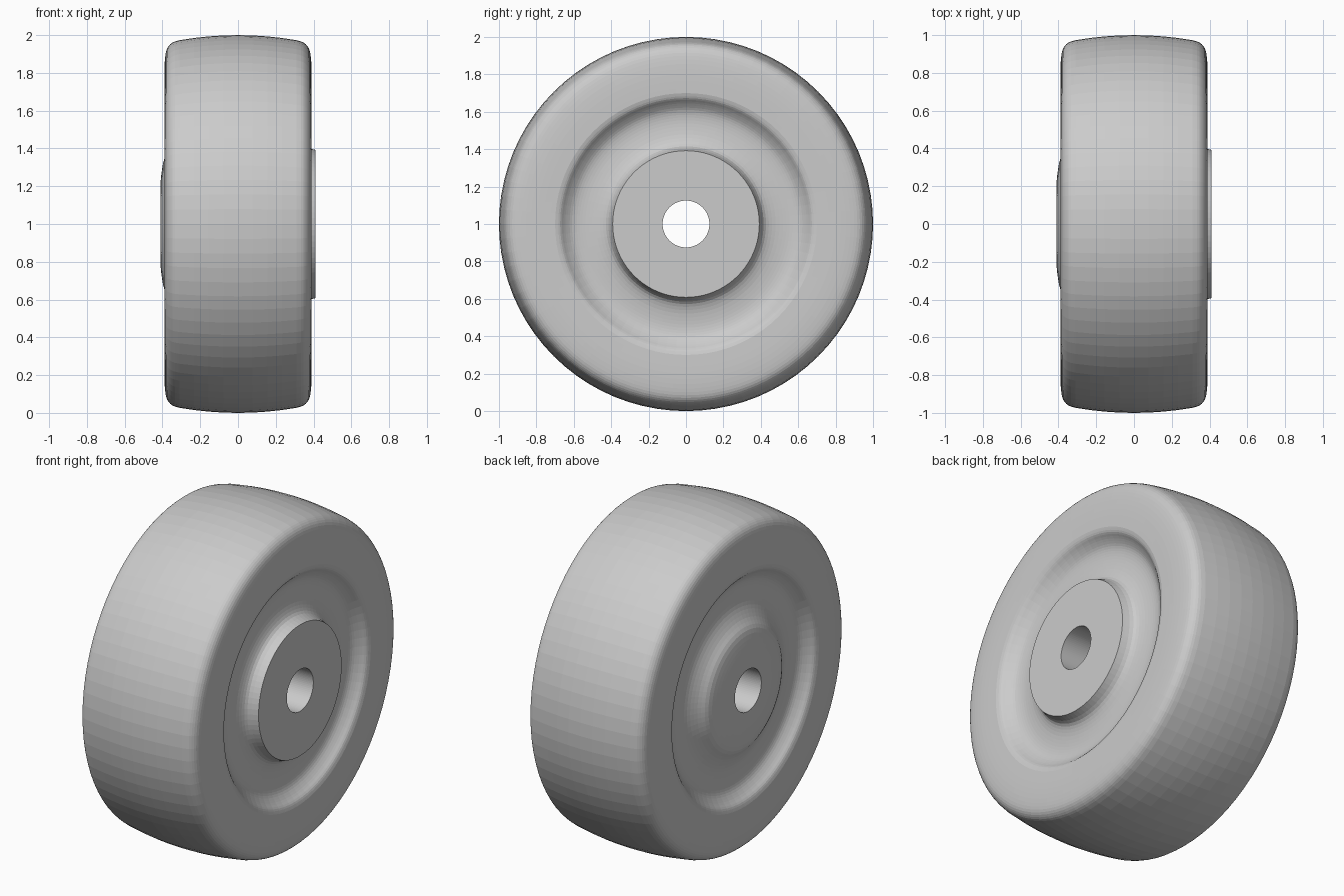
import bpy, bmesh, math

if "Cube" in bpy.data.objects:
    bpy.data.objects.remove(bpy.data.objects["Cube"])

SEGMENTS = 80
CENTRE_Z = 1.0


def smooth_run(points, steps=3):
    """Catmull-Rom curve through a run of (x, radius) points."""
    pts = [points[0]] + points + [points[-1]]
    out = []
    for p0, p1, p2, p3 in zip(pts, pts[1:], pts[2:], pts[3:]):
        for s in range(steps):
            t = s / steps
            out.append(tuple(
                0.5 * (2 * b + (c - a) * t + (2 * a - 5 * b + 4 * c - d) * t ** 2
                       + (3 * b - a - 3 * c + d) * t ** 3)
                for a, b, c, d in zip(p0, p1, p2, p3)))
    return out + [points[-1]]


def lathe(name, profile):
    """Spin a closed (x, radius) profile around the axle."""
    bm = bmesh.new()
    rings = []
    for i in range(SEGMENTS):
        a = math.tau * i / SEGMENTS
        rings.append([bm.verts.new((x, r * math.sin(a), CENTRE_Z + r * math.cos(a)))
                      for x, r in profile])
    n = len(profile)
    for i in range(SEGMENTS):
        a, b = rings[i], rings[(i + 1) % SEGMENTS]
        for j in range(n):
            k = (j + 1) % n
            bm.faces.new((a[j], a[k], b[k], b[j]))
    bmesh.ops.recalc_face_normals(bm, faces=bm.faces)
    mesh = bpy.data.meshes.new(name)
    bm.to_mesh(mesh)
    bm.free()
    obj = bpy.data.objects.new(name, mesh)
    bpy.context.collection.objects.link(obj)
    return obj


# Crowned tread
tread = [(-0.31 + 0.62 * i / 8, 1 - 0.027 * (-1 + i / 4) ** 2) for i in range(9)]

# Rounded shoulder, flat sidewall and outer wall of the shallow groove
shoulder = smooth_run([(0.31, 0.973), (0.348, 0.96), (0.375, 0.93), (0.386, 0.88),
                       (0.39, 0.80), (0.388, 0.70)])[1:]
groove = [(0.388, 0.70), (0.378, 0.673), (0.352, 0.645), (0.328, 0.61), (0.318, 0.57)]

# Right side: groove sweeps up to a sharp-edged raised boss
right = shoulder + smooth_run(groove + [(0.318, 0.52), (0.328, 0.46), (0.352, 0.415),
                                        (0.41, 0.392)])[1:] + [(0.41, 0.125)]

# Left side: groove rises into a soft low dome around the bore
left = shoulder + smooth_run(groove + [(0.318, 0.52), (0.328, 0.46), (0.355, 0.40),
                                       (0.39, 0.345), (0.405, 0.27), (0.41, 0.22)])[1:]
left += [(0.41, 0.125)]

lathe("wheel", tread + right + [(-x, r) for x, r in reversed(left)])
